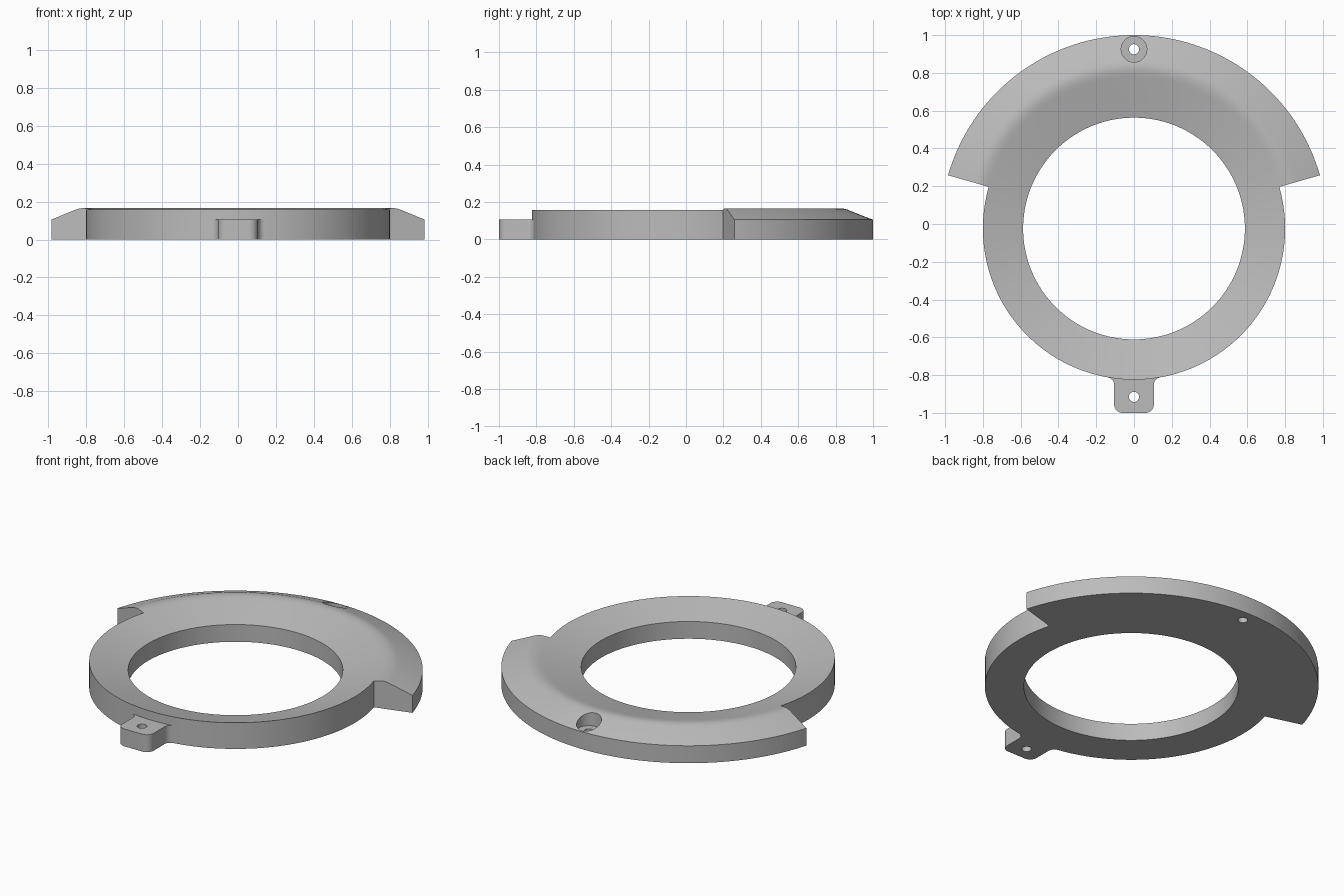
import bpy, bmesh
from math import sin, cos, atan2, radians, sqrt, pi

cube = bpy.data.objects.get("Cube")
if cube:
    bpy.data.objects.remove(cube, do_unlink=True)

CY = -0.024          # ring centre along y
R_RING = 0.80        # outer radius of the plain ring
HOLE_R = 0.027       # screw holes

grey = bpy.data.materials.new("grey")
grey.use_nodes = True
grey.diffuse_color = (0.5, 0.5, 0.5, 1)
grey.node_tree.nodes["Principled BSDF"].inputs["Base Color"].default_value = (0.5, 0.5, 0.5, 1)


def make_object(name, bm):
    bmesh.ops.recalc_face_normals(bm, faces=bm.faces)
    mesh = bpy.data.meshes.new(name)
    bm.to_mesh(mesh)
    bm.free()
    mesh.materials.append(grey)
    obj = bpy.data.objects.new(name, mesh)
    bpy.context.collection.objects.link(obj)
    return obj


def activate(obj):
    bpy.ops.object.select_all(action="DESELECT")
    obj.select_set(True)
    bpy.context.view_layer.objects.active = obj


def drill(obj, y, radius, z0, z1):
    """Cut a vertical round hole, then drop the cutter."""
    bpy.ops.mesh.primitive_cylinder_add(vertices=40, radius=radius, depth=z1 - z0,
                                        location=(0, y, (z0 + z1) / 2))
    cutter = bpy.context.object
    cutter.hide_render = True
    cutter.data.materials.append(grey)
    activate(obj)
    mod = obj.modifiers.new("hole", "BOOLEAN")
    mod.operation, mod.solver, mod.object = "DIFFERENCE", "EXACT", cutter
    bpy.ops.object.modifier_apply(modifier=mod.name)
    bpy.data.objects.remove(cutter, do_unlink=True)


def smooth(obj):
    activate(obj)
    bpy.ops.object.shade_smooth_by_angle(angle=radians(25))


# Dished ring with a wider crested flange around the back
ring_profile = [(R_RING, 0), (0.587, 0), (0.587, 0.104), (R_RING, 0.158)]
flange_profile = [(R_RING, 0.158), (0.815, 0.1615), (0.83, 0.1642), (0.845, 0.1657),
                  (0.86, 0.1652), (0.875, 0.1625), (0.89, 0.158),
                  (1.024, 0.105), (1.024, 0), (R_RING, 0)]
STEPS, FLANGE_STEPS, START = 180, 74, 16

bm = bmesh.new()


def column(profile, i):
    a = radians(START + i * 360 / STEPS)
    return [bm.verts.new((r * cos(a), CY + r * sin(a), z)) for r, z in profile]


ring = [column(ring_profile, i) for i in range(STEPS)]
# flange columns share the ring's outer vertices
flange = [[ring[i][3]] + column(flange_profile[1:-1], i) + [ring[i][0]]
          for i in range(FLANGE_STEPS + 1)]


def skin(a, b):
    for j in range(len(a) - 1):
        bm.faces.new((a[j], a[j + 1], b[j + 1], b[j]))


for i in range(STEPS):
    a, b = ring[i], ring[(i + 1) % STEPS]
    skin(a, b)
    if i < FLANGE_STEPS:
        skin(flange[i], flange[i + 1])
    else:
        bm.faces.new((a[3], a[0], b[0], b[3]))
for end in (flange[0], flange[-1]):
    bm.faces.new(end)

body = make_object("flanged_ring", bm)
drill(body, 0.925, 0.068, 0.08, 0.3)       # counterbore
drill(body, 0.925, HOLE_R, -0.1, 0.3)      # through hole
smooth(body)


# Mounting tab with rounded corners, blended into the ring
def arc(cx, cy, r, a0, a1, n=10):
    return [(cx + r * cos(a0 + (a1 - a0) * k / n), cy + r * sin(a0 + (a1 - a0) * k / n))
            for k in range(n + 1)]


HALF, CORNER, FILLET = 0.105, 0.045, 0.04
fx = HALF + FILLET
fy = CY - sqrt((R_RING + FILLET) ** 2 - fx ** 2)
half = arc(HALF - CORNER, -1 + CORNER, CORNER, -pi / 2, 0)
half += arc(fx, fy, FILLET, pi, atan2(CY - fy, -fx))
half.append((0.13, -0.80))
outline = half + [(-x, y) for x, y in reversed(half)]

bm = bmesh.new()
base = bm.faces.new([bm.verts.new((x, y, 0)) for x, y in outline])
top = bmesh.ops.extrude_face_region(bm, geom=[base])["geom"]
bmesh.ops.translate(bm, vec=(0, 0, 0.105),
                    verts=[v for v in top if isinstance(v, bmesh.types.BMVert)])
tab = make_object("mounting_tab", bm)
drill(tab, -0.915, HOLE_R, -0.1, 0.3)
smooth(tab)
